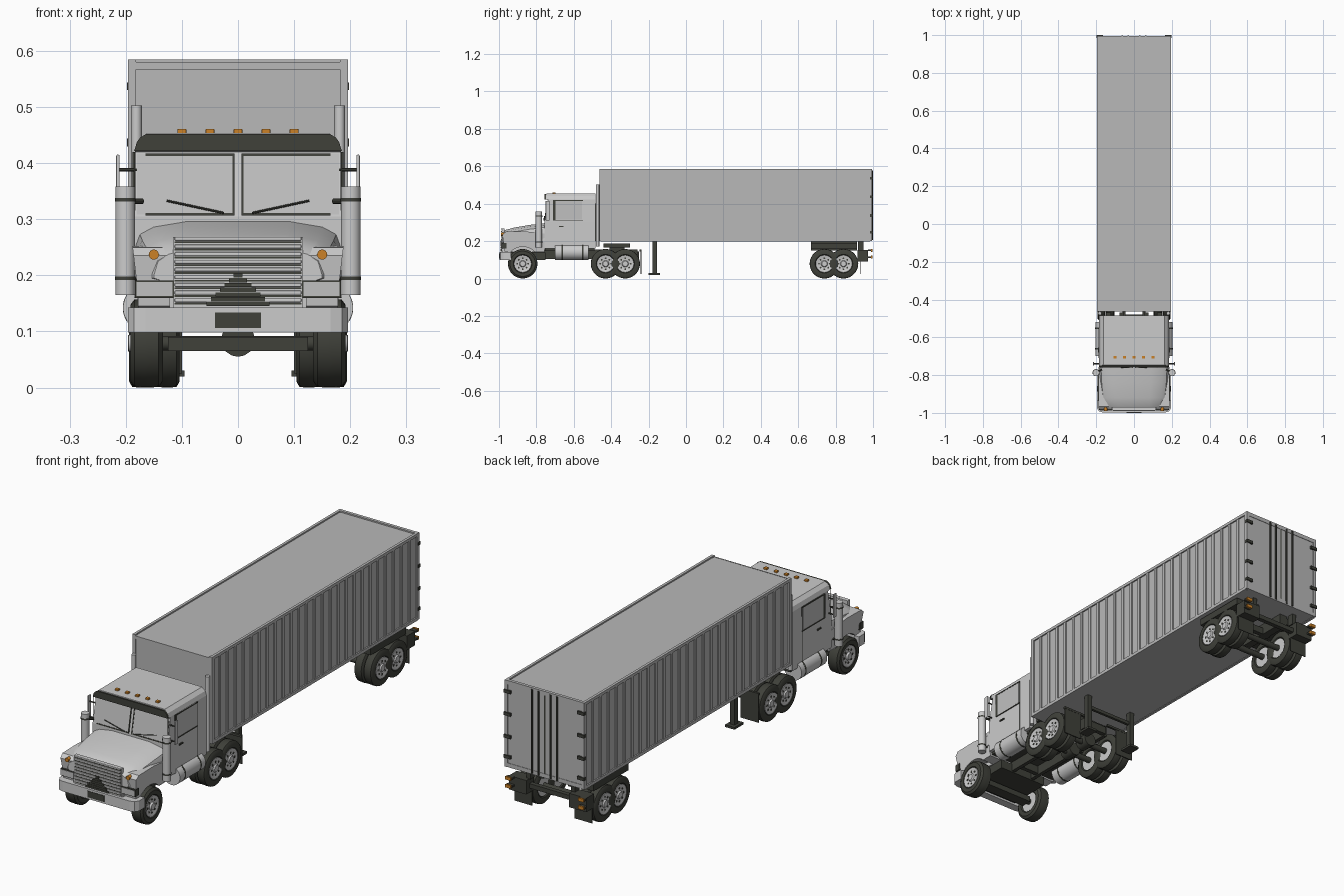
import bpy, bmesh
from math import sin, cos, pi, sqrt
from mathutils import Vector

if "Cube" in bpy.data.objects:
    bpy.data.objects.remove(bpy.data.objects["Cube"])


def material(name, colour):
    m = bpy.data.materials.new(name)
    m.use_nodes = True
    m.diffuse_color = (*colour, 1)
    m.node_tree.nodes["Principled BSDF"].inputs["Base Color"].default_value = (*colour, 1)
    return m


paint = material("cab paint", (.6, .6, .6))
alloy = material("trailer metal", (.48, .48, .48))
glass = material("window glass", (.53, .53, .53))
dark = material("dark rubber", (.05, .052, .042))
amber = material("amber lamp", (.6, .22, .02))
SIDES = (("left", 1), ("right", -1))


def finish(name, bm, mat, smooth=False):
    bmesh.ops.recalc_face_normals(bm, faces=bm.faces)
    mesh = bpy.data.meshes.new(name)
    bm.to_mesh(mesh)
    bm.free()
    ob = bpy.data.objects.new(name, mesh)
    bpy.context.collection.objects.link(ob)
    mesh.materials.append(mat)
    if smooth:
        bpy.ops.object.select_all(action='DESELECT')
        ob.select_set(True)
        bpy.context.view_layer.objects.active = ob
        bpy.ops.object.shade_smooth_by_angle(angle=.6)
    return ob


def loft(name, rings, mat, smooth=False):
    """Skin a row of equal rings and cap both ends."""
    bm = bmesh.new()
    rows = [[bm.verts.new(p) for p in ring] for ring in rings]
    n = len(rows[0])
    for a, b in zip(rows, rows[1:]):
        for i in range(n):
            j = (i + 1) % n
            bm.faces.new((a[i], a[j], b[j], b[i]))
    bm.faces.new(rows[0])
    bm.faces.new(rows[-1])
    return finish(name, bm, mat, smooth)


def box(name, x, y, z, mat, bevel=0):
    """Box from (low, high) ranges."""
    ring = lambda h: [(x[0], y[0], h), (x[1], y[0], h), (x[1], y[1], h), (x[0], y[1], h)]
    ob = loft(name, [ring(z[0]), ring(z[1])], mat)
    if bevel:
        mod = ob.modifiers.new("soft edges", 'BEVEL')
        mod.width, mod.segments = bevel, 2
    return ob


def sided(s, a, b):
    return sorted((s * a, s * b))


def rod(name, a, b, r, mat, n=16):
    """Round bar between two points."""
    a, b = Vector(a), Vector(b)
    d = (b - a).normalized()
    u = d.orthogonal().normalized()
    v = d.cross(u)
    ring = lambda c: [c + r * (cos(2 * pi * i / n) * u + sin(2 * pi * i / n) * v) for i in range(n)]
    return loft(name, [ring(a), ring(b)], mat, True)


def turned(name, centre, profile, mat, n=28):
    """Lathe around the x axis; profile is (x offset, radius)."""
    cx, cy, cz = centre
    rings = [[(cx + o, cy + r * cos(2 * pi * i / n), cz + r * sin(2 * pi * i / n))
              for i in range(n)] for o, r in profile]
    return loft(name, rings, mat, True)


# Wheels and axles
def wheel(name, s, x, y, w):
    c, h = (s * x, y, .079), s * w / 2
    turned(name + "_tyre", c, [(-h * .8, .046), (-h, .05), (-h, .068), (-h * .75, .078), (-h * .1, .079),
                               (h * .1, .079), (h * .75, .078), (h, .068), (h, .05), (h * .8, .046)], dark)
    turned(name + "_rim", c, [(-h * .82, .03), (-h * .82, .044), (h * .97, .046), (h * .97, .041),
                              (h * .85, .035), (h * .85, .018), (h * 1.1, .014), (h * 1.1, .006)], paint, 24)
    for k in range(8):
        a = k * pi / 4
        p = Vector((c[0] + h * .8, y + .029 * cos(a), c[2] + .029 * sin(a)))
        rod(name + "_vent", p, p + Vector((h * .1, 0, 0)), .005, dark, 8)


AXLES = {"front": -.873, "drive_fore": -.43, "drive_aft": -.325, "trailer_fore": .74, "trailer_aft": .842}
for label, y in AXLES.items():
    rod(label + "_axle", (-.15, y, .079), (.15, y, .079), .013, dark)
    if label.startswith("drive"):
        rod(label + "_differential", (0, y - .03, .085), (0, y + .03, .085), .03, dark)
    for side, s in SIDES:
        name = side + "_" + label
        if label == "front":
            wheel(name, s, .163, y, .058)
        else:
            wheel(name + "_outer", s, .172, y, .044)
            wheel(name + "_inner", s, .126, y, .044)

# Tractor chassis
for side, s in SIDES:
    box(side + "_frame_rail", sided(s, .045, .062), (-.95, -.26), (.105, .155), dark)
    rod(side + "_fuel_tank", (s * .163, -.7, .142), (s * .163, -.52, .142), .042, paint, 28)
    for y in (-.665, -.555):
        rod(side + "_tank_strap", (s * .163, y, .142), (s * .163, y + .008, .142), .0425, dark, 28)
    box(side + "_drive_mud_flap", sided(s, .1, .19), (-.243, -.239), (.025, .15), dark)
    box(side + "_flap_hanger", sided(s, .05, .19), (-.248, -.238), (.145, .155), dark)
for y in (-.72, -.5, -.38, -.27):
    box("cross_member", (-.05, .05), (y, y + .02), (.11, .145), dark)
box("engine_floor", (-.12, .12), (-.95, -.75), (.1, .14), dark)
box("front_axle_beam", (-.125, .125), (-.9, -.85), (.065, .09), dark)
box("cab_floor", (-.17, .17), (-.755, -.49), (.148, .162), dark)
box("fifth_wheel", (-.09, .09), (-.44, -.3), (.165, .186), dark)
box("fifth_wheel_mount", (-.06, .06), (-.41, -.33), (.15, .17), dark)

# Cab shell: rings of (height, front y, half width)
loft("cab", [[(-w, f, z), (w, f, z), (w, -.484, z), (-w, -.484, z)] for z, f, w in (
    (.16, -.757, .185), (.305, -.757, .185), (.42, -.735, .184), (.422, -.75, .184),
    (.44, -.75, .178), (.454, -.746, .162))], paint)
half = [(.185, .422), (.18, .438), (.174, .446), (.163, .452)]
outline = half + [(-x, z) for x, z in reversed(half)]
loft("sun_visor", [[(x, y, z) for x, z in outline] for y in (-.757, -.749)], dark)
for x in (-.1, -.05, 0, .05, .1):
    box("roof_lamp", (x - .008, x + .008), (-.713, -.698), (.452, .461), amber, .002)


# Windscreen panes, trims and wipers follow the sloping front
def slope(z):
    return -.757 + (z - .305) * .022 / .115


def screen_plate(name, x, z, lift, mat):
    loft(name, [[(x[0], slope(h) - lift, h), (x[1], slope(h) - lift, h),
                 (x[1], slope(h) + .003, h), (x[0], slope(h) + .003, h)] for h in z], mat)


for side, s in SIDES:
    screen_plate(side + "_windscreen", sided(s, .008, .18), (.308, .417), .002, glass)
    screen_plate(side + "_top_trim", sided(s, .008, .165), (.413, .417), .004, dark)
    screen_plate(side + "_bottom_trim", sided(s, .008, .165), (.307, .311), .004, dark)
    screen_plate(side + "_centre_trim", sided(s, .006, .01), (.307, .417), .004, dark)
    rod(side + "_wiper", (s * .025, slope(.311) - .005, .311), (s * .127, slope(.333) - .005, .333), .002, dark, 8)
    # Door and side window
    box(side + "_side_window", sided(s, .183, .187), (-.7, -.555), (.315, .42), glass)
    box(side + "_window_front_trim", sided(s, .183, .188), (-.71, -.698), (.31, .42), dark)
    box(side + "_window_top_trim", sided(s, .183, .188), (-.71, -.55), (.415, .42), dark)
    box(side + "_window_sill", sided(s, .183, .188), (-.71, -.55), (.31, .314), dark)
    for y in (-.755, -.552):
        box(side + "_door_seam", sided(s, .183, .1855), (y, y + .002), (.17, .42), dark)
    box(side + "_door_handle", sided(s, .184, .19), (-.68, -.655), (.275, .281), dark)
    # Mirror
    box(side + "_mirror", sided(s, .211, .217), (-.75, -.73), (.31, .415), paint, .002)
    for z in (.32, .388):
        rod(side + "_mirror_arm", (s * .18, -.74, z), (s * .212, -.74, z), .003, dark, 8)
    # Air cleaner beside the bonnet
    rod(side + "_air_cleaner", (s * .201, -.787, .165), (s * .201, -.787, .358), .0175, paint, 24)
    for z in (.192, .332):
        rod(side + "_cleaner_band", (s * .201, -.787, z), (s * .201, -.787, z + .006), .0185, dark, 24)
        rod(side + "_cleaner_bracket", (s * .17, -.77, z), (s * .2, -.787, z), .005, dark, 8)
    # Exhaust stack behind the cab
    rod(side + "_exhaust_stack", (s * .181, -.473, .17), (s * .181, -.473, .503), .0095, paint)
    for x in (.065, .135):
        box(side + "_cab_back_fitting", sided(s, x - .012, x + .012), (-.485, -.468), (.2, .4), dark)

# Bonnet: rings of (y, half width, top height)
rings = []
for y, w, t in ((-.756, .184, .298), (-.84, .18, .288), (-.92, .172, .274), (-.965, .162, .262), (-.982, .15, .25)):
    side = [(w * .5, t - .002), (w * .82, t - .012), (w * .95, t - .025), (w, t - .05), (w, .195), (.122, .185), (.122, .143)]
    pts = side + [(-x, z) for x, z in reversed(side)]
    rings.append([(x, y, z) for x, z in pts])
loft("bonnet", rings, paint, True)

# Front wings with wheel arches
arch = [(-.873 + .09 * cos(a), .08 + .09 * sin(a)) for a in [.75 + k * (pi - 1.5) / 10 for k in range(11)]]
wing = arch + [(-.97, .145), (-.982, .235), (-.965, .25), (-.86, .252), (-.757, .24), (-.757, .142)]
for side, s in SIDES:
    loft(side + "_front_wing", [[(s * (x - (.25 - z) * k), y, z) for y, z in wing]
                                for x, k in ((.11, 0), (.178, 0), (.188, .12))], paint)
    box(side + "_headlamp_frame", sided(s, .114, .184), (-.985, -.96), (.16, .191), dark)
    box(side + "_headlamp", sided(s, .117, .181), (-.987, -.96), (.163, .188), glass)
    rod(side + "_indicator", (s * .15, -.989, .237), (s * .15, -.97, .237), .009, amber)

# Grille bars with dark gaps and a stepped dark centre
box("grille_frame", (-.116, .116), (-.985, -.97), (.143, .268), paint)
for k in range(9):
    z = .148 + k * .0137
    box("grille_gap", (-.113, .113), (-.986, -.98), (z, z + .003), dark)
    box("grille_bar", (-.113, .113), (-.989, -.98), (z + .004, z + .011), paint, .002)
for k in range(7):
    z = .145 + k * .0085
    w = .056 - k * .008
    box("grille_centre_step", (-w, w), (-.991, -.98), (z, z + .0075), dark)

# Bumper with swept corners
plan = [(.165, -.998), (.185, -.992), (.196, -.975), (.196, -.935), (.175, -.935), (.165, -.96)]
plan += [(-x, y) for x, y in reversed(plan)]
loft("bumper", [[(x, y, z) for x, y in plan] for z in (.098, .143)], paint)
box("bumper_plate", (-.041, .041), (-1, -.995), (.106, .134), dark)

# Trailer body
START, END = -.458, .985
box("trailer_body", (-.19, .19), (START, END), (.2, .579), alloy)
for side, s in SIDES:
    box(side + "_top_rail", sided(s, .184, .196), (START, END), (.572, .585), alloy)
    box(side + "_bottom_rail", sided(s, .184, .196), (START, END), (.198, .212), alloy)
    for y in (START - .004, END - .006):
        box(side + "_corner_post", sided(s, .182, .196), (y, y + .016), (.2, .585), alloy)
    for k in range(1, 26):
        y = START + k * (END - START) / 26
        box(side + "_wall_rib", sided(s, .188, .1945), (y - .007, y + .007), (.212, .572), alloy)
    # Rear doors
    box(side + "_rear_door", sided(s, .003, .181), (.98, .992), (.212, .572), alloy)
    for x in (.03, .062):
        rod(side + "_lock_rod", (s * x, .994, .205), (s * x, .994, .578), .0045, dark, 8)
    for z in (.24, .33, .43, .53):
        box(side + "_door_hinge", sided(s, .165, .198), (.985, 1), (z, z + .014), dark)
    # Landing leg
    box(side + "_landing_leg", sided(s, .108, .13), (-.18, -.156), (.03, .2), dark)
    box(side + "_landing_foot", sided(s, .095, .142), (-.2, -.138), (.02, .03), dark)
    # Bogie frame, flaps and tail lamps
    box(side + "_bogie_rail", sided(s, .06, .095), (.668, .915), (.15, .2), dark)
    box(side + "_bogie_side", sided(s, .095, .185), (.668, .915), (.16, .19), dark)
    box(side + "_rear_flap_box", sided(s, .105, .19), (.917, .972), (.09, .152), dark)
    box(side + "_rear_mud_flap", sided(s, .105, .19), (.929, .932), (.025, .15), dark)
    box(side + "_flap_post", sided(s, .1, .12), (.92, .95), (.15, .2), dark)
    for z in (.108, .143):
        box(side + "_tail_lamp", sided(s, .166, .192), (.988, .996), (z, z + .014), amber)
        box(side + "_tail_lamp_back", sided(s, .164, .194), (.972, .988), (z + .003, z + .011), dark)
for z in (.205, .572):
    box("rear_sill", (-.19, .19), (.98, .994), (z - .005, z + .013), alloy)
    box("front_sill", (-.19, .19), (START - .004, START), (z - .005, z + .008), alloy)
box("door_seam", (-.003, .003), (.98, .993), (.212, .572), dark)
box("landing_brace", (-.12, .12), (-.174, -.162), (.14, .155), dark)
box("rear_guard", (-.11, .11), (.93, .95), (.11, .13), dark)
box("bogie_cross_beam", (-.1, .1), (.78, .8), (.15, .18), dark)
